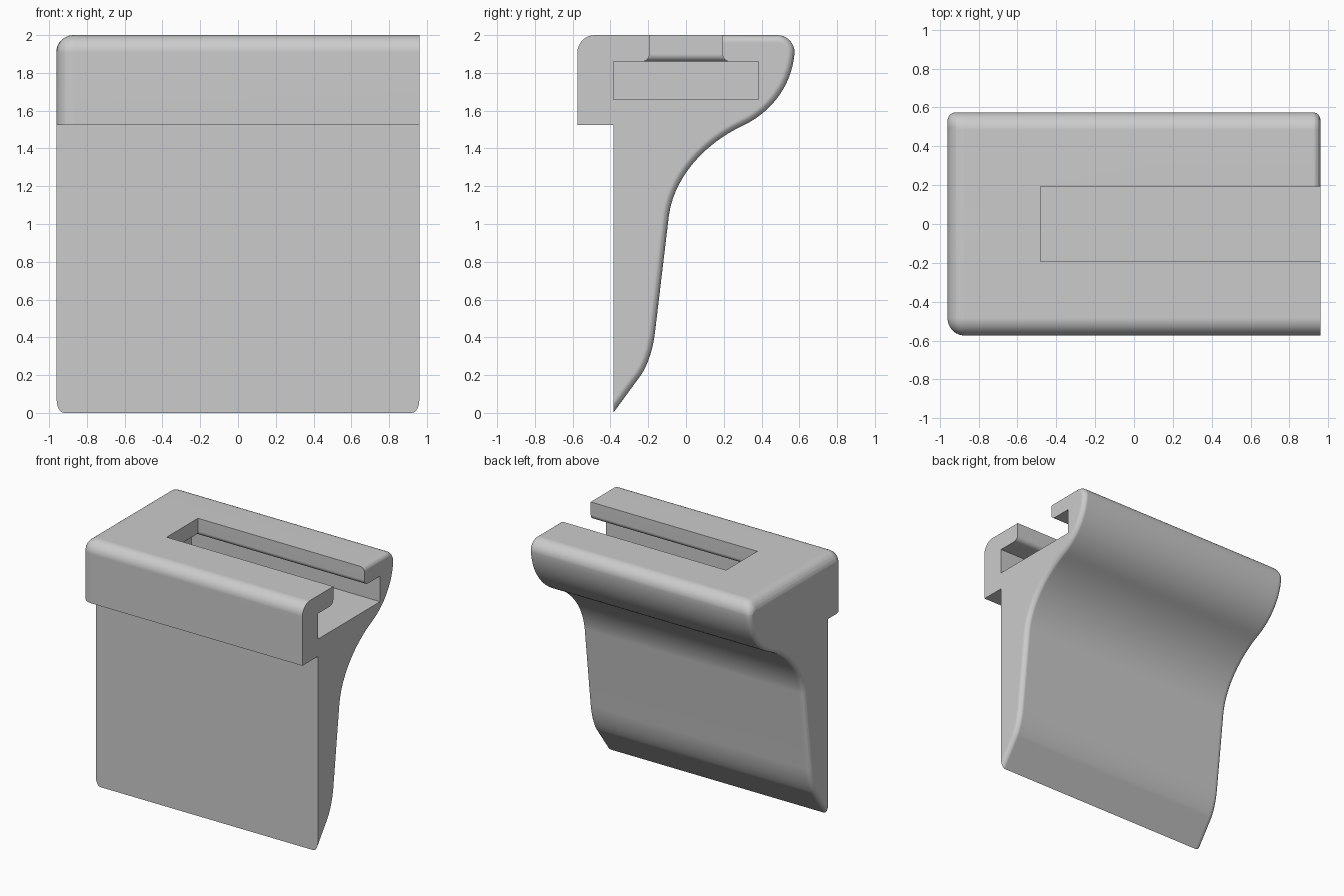
import bpy, bmesh, math
from mathutils import Vector

if "Cube" in bpy.data.objects:
    bpy.data.objects.remove(bpy.data.objects["Cube"])

HALF = 0.96          # half width in x
BIG, SMALL = 0.09, 0.04   # edge rounding radii


def bezier(p0, p1, p2, p3, n):
    p = [Vector(q) for q in (p0, p1, p2, p3)]
    return [p[0] * (1 - t) ** 3 + p[1] * 3 * t * (1 - t) ** 2 + p[2] * 3 * t * t * (1 - t) + p[3] * t ** 3
            for t in (i / n for i in range(n))]


def arc(cy, cz, r, a0, a1, n):
    return [Vector((cy + r * math.cos(a), cz + r * math.sin(a)))
            for a in (math.radians(a0 + (a1 - a0) * i / n) for i in range(n))]


def inset(r, t):
    """How far a rounded edge of radius r draws in at distance t from the end."""
    return r - math.sqrt(max(r * r - (r - t) ** 2, 0)) if t < r else 0.0


def loft(name, loops):
    bm = bmesh.new()
    rings = [[bm.verts.new(co) for co in loop] for loop in loops]
    for a, b in zip(rings, rings[1:]):
        for i in range(len(a)):
            j = (i + 1) % len(a)
            bm.faces.new((a[i], a[j], b[j], b[i]))
    bm.faces.new(rings[0])
    bm.faces.new(rings[-1])
    bmesh.ops.recalc_face_normals(bm, faces=bm.faces)
    me = bpy.data.meshes.new(name)
    bm.to_mesh(me)
    bm.free()
    ob = bpy.data.objects.new(name, me)
    bpy.context.collection.objects.link(ob)
    return ob


# Side profile (y, z); each edge carries its (left, right) rounding radius
pts, radii = [], []


def add(points, r):
    for i, p in enumerate(points):
        pts.append(Vector(p))
        radii.append(r(i / len(points)) if callable(r) else r)


add([(-0.385, 0), (-0.385, 1.525)], (0, 0))
add([(-0.575, 1.525)], (BIG, 0))
add(arc(-0.483, 1.908, 0.092, 180, 90, 8), (BIG, 0))
add([(-0.483, 2), (-0.12, 2), (-0.06, 2)], (BIG, 0))
add([(0.06, 2), (0.12, 2)], (BIG, SMALL))
add(arc(0.483, 1.908, 0.092, 90, 0, 8), lambda t: (BIG + (SMALL - BIG) * t, SMALL))
back = bezier((0.575, 1.908), (0.562, 1.74), (0.46, 1.60), (0.31, 1.525), 14)
back += bezier((0.31, 1.525), (0.10, 1.43), (-0.06, 1.25), (-0.09, 1.05), 14)
back += bezier((-0.165, 0.42), (-0.175, 0.34), (-0.20, 0.26), (-0.235, 0.205), 8)
back += [Vector((-0.09, 1.05)), Vector((-0.235, 0.205))]
back.insert(28, back.pop(-2))
add(back, (SMALL, SMALL))


def section(x, side, t):
    out = []
    for i, p in enumerate(pts):
        e1, e2 = p - pts[i - 1], pts[(i + 1) % len(pts)] - p
        n1, n2 = Vector((-e1.y, e1.x)).normalized(), Vector((-e2.y, e2.x)).normalized()
        d1, d2 = inset(radii[i - 1][side], t), inset(radii[i][side], t)
        if n1.dot(n2) > 0.8:
            q = p - (n1 + n2).normalized() * (d1 + d2) / 2
        else:
            det = n1.x * n2.y - n1.y * n2.x
            q = p + Vector(((-d1 * n2.y + d2 * n1.y) / det, (-d2 * n1.x + d1 * n2.x) / det))
        out.append((x, q.x, q.y))
    return out


# Body lofted along x, with rounded ends
steps = sorted({round(r * (1 - math.cos(math.radians(a))), 4)
                for r in (BIG, SMALL) for a in range(0, 91, 15)})
loops = [section(-HALF + t, 0, t) for t in steps]
loops += [section(HALF - t, 1, t) for t in reversed(steps) if t <= SMALL]
body = loft("slotted_clip_body", loops)

# T-slot cutter: wide channel below, narrow opening above with rounded lips
rects = [(-0.67, 0.385, 1.66), (-0.67, 0.385, 1.86)]
for a in range(0, 91, 15):
    h = SMALL * (1 - math.cos(math.radians(a)))
    w = inset(SMALL, h)
    rects.append((-0.482 - w, 0.193 + w, 1.86 + h))
rects.append((-0.482, 0.193, 2.2))
cutter = loft("slot_cutter", [[(x, -w, z), (1.3, -w, z), (1.3, w, z), (x, w, z)] for x, w, z in rects])
cutter.hide_render = True

mod = body.modifiers.new("slot", 'BOOLEAN')
mod.operation, mod.solver, mod.object = 'DIFFERENCE', 'EXACT', cutter
bpy.context.view_layer.objects.active = body
body.select_set(True)
cutter.select_set(False)
bpy.ops.object.modifier_apply(modifier=mod.name)
bpy.data.objects.remove(cutter)

# Smooth curves, crisp edges
bpy.ops.object.shade_smooth_by_angle(angle=math.radians(30))
wn = body.modifiers.new("normals", 'WEIGHTED_NORMAL')
wn.keep_sharp = True
